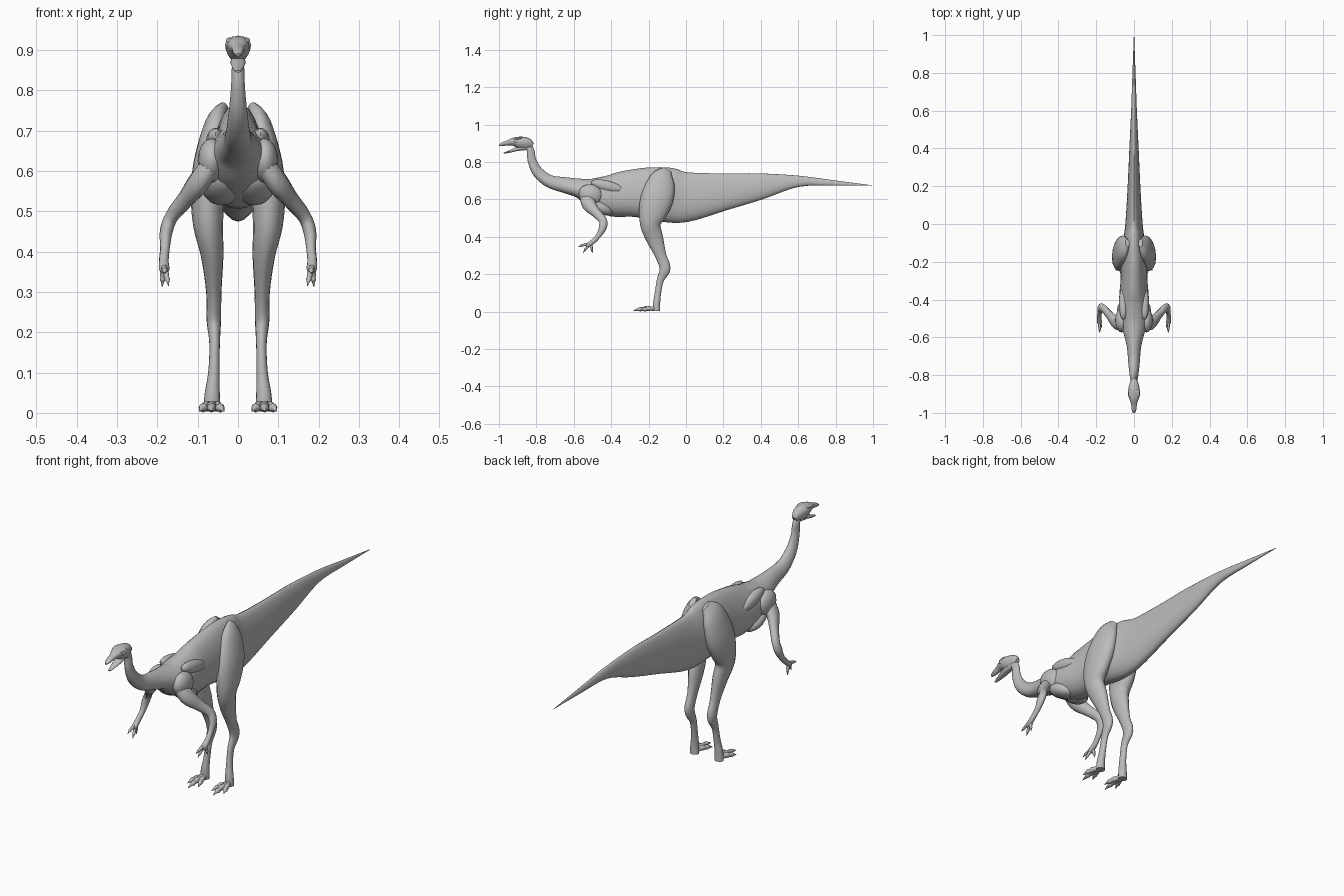
import bpy
import bmesh
import math
from mathutils import Vector

if "Cube" in bpy.data.objects:
    bpy.data.objects.remove(bpy.data.objects["Cube"], do_unlink=True)

GREY = (0.5, 0.5, 0.5, 1.0)
skin = bpy.data.materials.new("grey skin")
skin.use_nodes = True
skin.diffuse_color = GREY
skin.node_tree.nodes["Principled BSDF"].inputs["Base Color"].default_value = GREY


def catmull(a, b, c, d, t):
    """Smooth interpolation between stations b and c."""
    return [0.5 * (2 * q + (r - p) * t + (2 * p - 5 * q + 4 * r - s) * t ** 2
                   + (3 * q - p - 3 * r + s) * t ** 3)
            for p, q, r, s in zip(a, b, c, d)]


def refine(stations, steps):
    fine = []
    last = len(stations) - 1
    for i in range(last):
        window = [stations[min(max(i + k, 0), last)] for k in (-1, 0, 1, 2)]
        fine += [catmull(*window, s / steps) for s in range(steps)]
    return fine + [stations[-1]]


def finish(bm, name, mirrored):
    bmesh.ops.recalc_face_normals(bm, faces=bm.faces[:])
    mesh = bpy.data.meshes.new(name)
    bm.to_mesh(mesh)
    bm.free()
    mesh.materials.append(skin)
    obj = bpy.data.objects.new(name, mesh)
    bpy.context.collection.objects.link(obj)
    bpy.ops.object.select_all(action="DESELECT")
    obj.select_set(True)
    bpy.context.view_layer.objects.active = obj
    bpy.ops.object.shade_smooth_by_angle(angle=math.radians(50))
    if mirrored:
        obj.modifiers.new("mirror", "MIRROR").use_mirror_merge = False
    return obj


def loft(name, stations, sides=16, steps=4, mirrored=False, pear=0.0):
    """Skin oval rings along a path; a station is x, y, z, half width, half depth."""
    rows = refine(stations, steps)
    points = [Vector(row[:3]) for row in rows]
    bm = bmesh.new()
    rings = []
    for i, row in enumerate(rows):
        along = (points[min(i + 1, len(rows) - 1)] - points[max(i - 1, 0)]).normalized()
        across = Vector((1, 0, 0))
        across = (across - along * along.dot(across)).normalized()
        up = along.cross(across)
        ring = []
        for k in range(sides):
            angle = math.tau * k / sides
            wide = max(row[3], 0.001) * math.cos(angle) * (1 - pear * math.sin(angle))
            deep = max(row[4], 0.001) * math.sin(angle)
            ring.append(bm.verts.new(points[i] + across * wide + up * deep))
        rings.append(ring)
    for lower, upper in zip(rings, rings[1:]):
        for k in range(sides):
            n = (k + 1) % sides
            bm.faces.new((lower[k], lower[n], upper[n], upper[k]))
    bm.faces.new(rings[0])
    bm.faces.new(rings[-1])
    return finish(bm, name, mirrored)


def central(name, profile, **options):
    """Loft a part lying on the middle plane."""
    return loft(name, [(0, *station) for station in profile], **options)


def bulge(name, centre, radii, tilt=0.0):
    """Mirrored muscle or eye, an ellipsoid tilted about the x axis."""
    bm = bmesh.new()
    bmesh.ops.create_uvsphere(bm, u_segments=16, v_segments=10, radius=1)
    for v in bm.verts:
        x, y, z = (c * r for c, r in zip(v.co, radii))
        ca, sa = math.cos(tilt), math.sin(tilt)
        v.co = Vector((x, y * ca - z * sa, y * sa + z * ca)) + Vector(centre)
    return finish(bm, name, True)


def digit(name, root, tip, radius, lift):
    """Toe or finger: two knuckles, then a narrow claw curving to the tip."""
    root, tip = Vector(root), Vector(tip)
    shape = ((0, 1, 0), (0.3, 0.85, 0.6), (0.45, 1, 0.8), (0.6, 0.75, 0.7),
             (0.7, 0.9, 0.7), (0.8, 0.55, 0.6), (1, 0.1, 0))
    path = []
    for t, thick, rise in shape:
        p = root.lerp(tip, t) + Vector((0, 0, rise * lift))
        path.append((*p, radius * thick, radius * thick))
    return loft(name, path, sides=8, steps=2, mirrored=True)


# Tail, trunk and neck in one continuous skin
central("body", [
    (1, .674, .001, .001), (.8, .687, .008, .014), (.6, .697, .015, .03),
    (.4, .67, .024, .07), (.2, .64, .033, .1), (0, .613, .045, .134),
    (-.1, .624, .06, .146), (-.2, .634, .068, .137), (-.3, .632, .07, .125),
    (-.4, .622, .078, .113), (-.5, .637, .078, .08), (-.57, .66, .056, .052),
    (-.65, .677, .037, .042), (-.73, .697, .03, .034), (-.793, .747, .023, .029),
    (-.824, .81, .017, .023), (-.832, .865, .015, .02), (-.86, .9, .014, .016),
], sides=24, pear=.2)

# Skull with upper beak, and the open lower jaw
central("skull", [
    (-.822, .884, .01, .016), (-.845, .896, .023, .031), (-.885, .903, .031, .033),
    (-.92, .908, .026, .023), (-.95, .903, .016, .014), (-.98, .895, .013, .01),
    (-1, .888, .005, .004)], pear=-.2)
central("lower_jaw", [
    (-.85, .879, .015, .015), (-.9, .87, .019, .011), (-.94, .857, .014, .007),
    (-.974, .847, .006, .003)])
bulge("eyes", (.025, -.905, .912), (.007, .012, .01))
bulge("brows", (.02, -.9, .924), (.01, .024, .006), .15)

# Shoulder and chest muscles
bulge("shoulder_muscles", (.066, -.51, .625), (.034, .065, .055), -.3)
bulge("shoulder_blades", (.056, -.42, .67), (.024, .09, .03), -.25)
bulge("chest_muscles", (.04, -.46, .56), (.05, .075, .035), -.45)

# Hind legs
loft("legs", [
    (.035, -.1, .757, .012, .025), (.054, -.125, .71, .03, .066),
    (.068, -.15, .62, .042, .086), (.075, -.175, .54, .042, .078),
    (.074, -.19, .465, .037, .055), (.064, -.167, .39, .028, .046),
    (.06, -.135, .3, .019, .03), (.06, -.112, .23, .018, .029),
    (.058, -.137, .17, .013, .019), (.06, -.15, .1, .014, .017),
    (.064, -.157, .045, .019, .019), (.065, -.157, .004, .021, .019),
], mirrored=True)
for label, x, y in (("inner", .035, -.25), ("middle", .066, -.283), ("outer", .096, -.245)):
    digit(label + "_toes", (.065, -.16, .016), (x, y, .004), .013, .007)

# Arms with three fingers each
loft("arms", [
    (.06, -.53, .625, .026, .036), (.095, -.52, .575, .027, .038),
    (.13, -.482, .53, .02, .026), (.164, -.445, .488, .017, .022),
    (.178, -.445, .45, .016, .021), (.181, -.465, .41, .012, .014),
    (.184, -.495, .377, .012, .013), (.183, -.52, .358, .013, .012),
    (.182, -.532, .35, .008, .008)], sides=12, mirrored=True)
for label, tip in (("inner", (.172, -.55, .315)), ("middle", (.181, -.577, .345)),
                   ("outer", (.188, -.5, .313))):
    digit(label + "_fingers", (.184, -.51, .364), tip, .008, .004)
